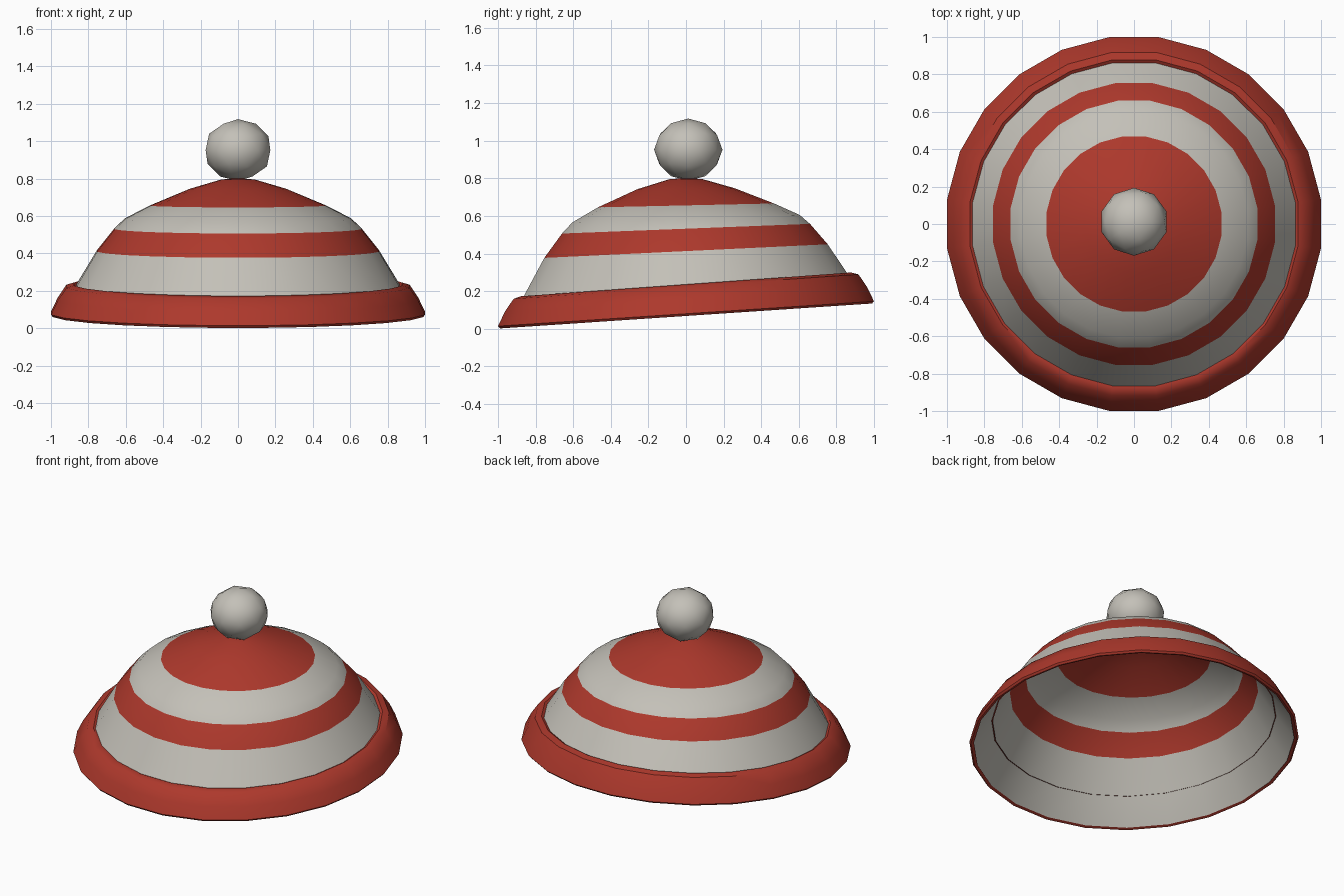
import bpy, bmesh, math

if "Cube" in bpy.data.objects:
    bpy.data.objects.remove(bpy.data.objects["Cube"])

SEGMENTS = 24


def material(name, rgb):
    m = bpy.data.materials.new(name)
    m.diffuse_color = (*rgb, 1)
    m.use_nodes = True
    m.node_tree.nodes["Principled BSDF"].inputs["Base Color"].default_value = m.diffuse_color
    return m


red = material("red_wool", (0.42, 0.04, 0.025))
pale = material("pale_wool", (0.55, 0.53, 0.48))


def tilted_lathe(name, profile, mats, bands=None, angle=40):
    """Revolve (radius, z, tilt) points; tilt raises each ring toward the back."""
    bm = bmesh.new()
    rings = []
    for r, z, tilt in profile:
        if r == 0:
            rings.append([bm.verts.new((0, 0, z))] * SEGMENTS)
            continue
        ring = []
        for i in range(SEGMENTS):
            a = 2 * math.pi * (i + 0.5) / SEGMENTS
            y = r * math.sin(a)
            ring.append(bm.verts.new((r * math.cos(a), y, z + tilt * y)))
        rings.append(ring)
    for k in range(len(rings) - 1):
        for i in range(SEGMENTS):
            j = (i + 1) % SEGMENTS
            quad = [rings[k][i], rings[k + 1][i], rings[k + 1][j], rings[k][j]]
            f = bm.faces.new(list(dict.fromkeys(quad)))
            f.material_index = bands[k] if bands else 0
    me = bpy.data.meshes.new(name)
    bm.to_mesh(me)
    bm.free()
    for m in mats:
        me.materials.append(m)
    ob = bpy.data.objects.new(name, me)
    bpy.context.collection.objects.link(ob)
    smooth(ob, angle)
    return ob


def smooth(ob, angle):
    bpy.ops.object.select_all(action='DESELECT')
    ob.select_set(True)
    bpy.context.view_layer.objects.active = ob
    bpy.ops.object.shade_smooth_by_angle(angle=math.radians(angle))


# striped open dome, 0 = red band, 1 = pale band
crown = [(0, 0.802, 0), (0.09, 0.795, 0.002), (0.26, 0.745, 0.01),
         (0.472, 0.656, 0.022), (0.61, 0.585, 0.033), (0.665, 0.532, 0.039),
         (0.76, 0.413, 0.048), (0.87, 0.23, 0.066), (0.985, 0.075, 0.067)]
tilted_lathe("hat_crown", crown, [red, pale], [0, 0, 0, 1, 1, 0, 1, 1])

# rolled brim wrapped around the dome's lower edge
brim = [(0.865, 0.226, 0.07), (0.885, 0.236, 0.072), (0.925, 0.224, 0.071),
        (0.972, 0.155, 0.068), (1.008, 0.08, 0.066), (0.998, 0.068, 0.067),
        (0.98, 0.074, 0.067)]
tilted_lathe("hat_brim", brim, [red])

# pompom
bpy.ops.mesh.primitive_ico_sphere_add(subdivisions=2, radius=0.18,
                                      location=(0, 0.012, 0.952))
pompom = bpy.context.object
pompom.name = "pompom"
pompom.scale = (1.01, 1.01, 0.92)
pompom.data.materials.append(pale)
smooth(pompom, 60)
